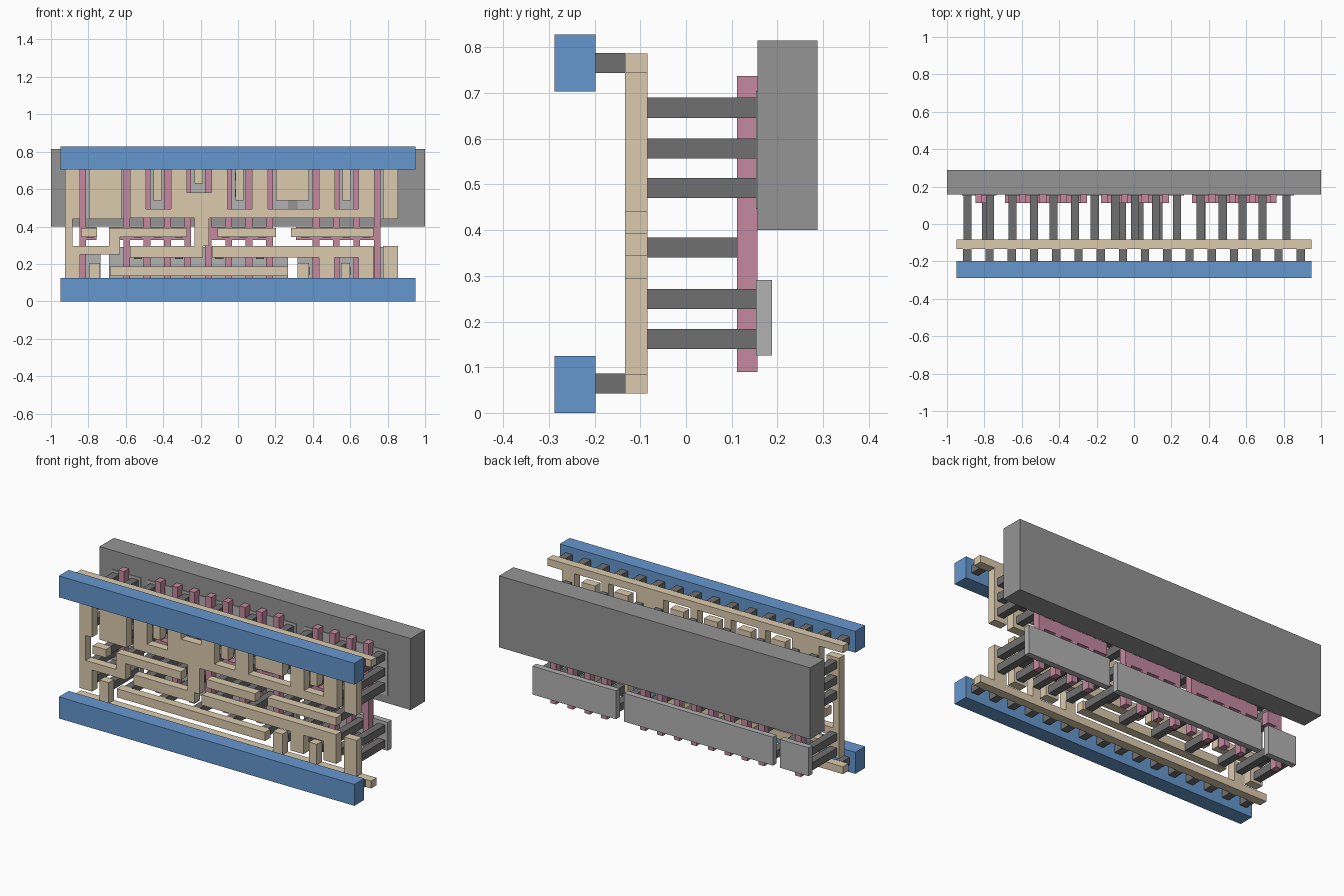
import bpy, bmesh


def material(name, rgb):
    m = bpy.data.materials.new(name)
    m.diffuse_color = (*rgb, 1)
    return m


BLUE = material("blue", (0.13, 0.31, 0.62))
TAN = material("tan", (0.72, 0.60, 0.42))
PINK = material("pink", (0.56, 0.25, 0.35))
DARK = material("dark_grey", (0.16, 0.16, 0.16))
MID = material("mid_grey", (0.30, 0.30, 0.30))
LIGHT = material("light_grey", (0.45, 0.45, 0.45))


def layer(name, rects, y0, y1, mat):
    """One object of boxes, each given as (x0, x1, z0, z1), between y0 and y1."""
    bm = bmesh.new()
    for x0, x1, z0, z1 in rects:
        vs = bmesh.ops.create_cube(bm, size=1)["verts"]
        for v in vs:
            v.co = (x1 if v.co.x > 0 else x0,
                    y1 if v.co.y > 0 else y0,
                    z1 if v.co.z > 0 else z0)
    me = bpy.data.meshes.new(name)
    bm.to_mesh(me)
    bm.free()
    me.materials.append(mat)
    ob = bpy.data.objects.new(name, me)
    bpy.context.collection.objects.link(ob)
    return ob


def squares(xs, zs, h=0.022):
    return [(x - h, x + h, z - h, z + h) for x in xs for z in zs]


# Power rails at the front
layer("lower_rail", [(-0.95, 0.95, 0, 0.125)], -0.288, -0.198, BLUE)
layer("upper_rail", [(-0.95, 0.95, 0.704, 0.828)], -0.288, -0.198, BLUE)

# Short pegs joining rails to the wiring layer
layer("rail_pegs", squares([-0.891 + 0.1188 * i for i in range(16)], (0.064, 0.766)),
      -0.198, -0.134, DARK)

# Wiring layer: strips tied to the upper and lower rails
top_strips = [(-0.797, -0.622, 0.44, 0.745), (0.203, 0.38, 0.54, 0.745),
              (0.775, 0.855, 0.44, 0.745), (-0.232, -0.188, 0.63, 0.745)]
top_strips += [(x - 0.022, x + 0.022, 0.54, 0.745) for x in (-0.43, 0.008, 0.58)]
layer("upper_strips", [(-0.95, 0.95, 0.745, 0.787)] + top_strips, -0.134, -0.084, TAN)
layer("lower_strips", [(-0.95, 0.95, 0.042, 0.085), (-0.797, -0.738, 0.085, 0.205),
                       (0.318, 0.38, 0.085, 0.205), (0.55, 0.60, 0.085, 0.205),
                       (0.775, 0.855, 0.085, 0.295)], -0.134, -0.084, TAN)

# Wiring layer: comb with upright teeth and one central drop
teeth = [(x - 0.043, x + 0.043, 0.495, 0.708)
         for x in (-0.534, -0.316, -0.1, 0.117, 0.475, 0.687)]
layer("comb", teeth + [(-0.577, 0.73, 0.445, 0.495), (-0.273, -0.143, 0.495, 0.583),
                       (-0.232, -0.155, 0.295, 0.445), (-0.577, -0.187, 0.235, 0.295)],
      -0.134, -0.084, TAN)

# Wiring layer: loose bars
layer("left_link", [(-0.925, -0.845, 0.44, 0.708), (-0.925, -0.885, 0.295, 0.44),
                    (-0.925, -0.845, 0.125, 0.25), (-0.925, -0.63, 0.25, 0.295),
                    (-0.69, -0.63, 0.295, 0.345), (-0.69, -0.273, 0.345, 0.393)],
      -0.134, -0.084, TAN)
layer("input_bars", [(-0.84, -0.755, 0.345, 0.393), (-0.11, 0.203, 0.345, 0.393),
                     (0.283, 0.725, 0.345, 0.393)], -0.134, -0.084, TAN)
layer("lower_bars", [(-0.685, 0.267, 0.135, 0.185), (-0.14, 0.725, 0.235, 0.295),
                     (0.432, 0.515, 0.125, 0.235), (0.645, 0.725, 0.125, 0.235)],
      -0.134, -0.084, TAN)

# Long pegs from the wiring to the back plates
R1, R2, R3, R4, R5, R6 = 0.162, 0.249, 0.362, 0.492, 0.579, 0.668
pegs = squares((-0.89, 0.475, 0.687, 0.815), (R1, R2))
pegs += squares((-0.77, -0.65, -0.43, -0.21, 0.005, 0.23, 0.36, 0.58), (R1,))
pegs += squares((-0.534, -0.316, -0.1, 0.117), (R2,))
pegs += squares((-0.89, -0.77, -0.65, 0.815), (R4, R5, R6))
pegs += squares((-0.43, 0.005, 0.23, 0.355, 0.58), (R5, R6)) + squares((-0.21,), (R6,))
pegs += squares((-0.534, -0.316, -0.1, 0.117, 0.475, 0.687), (R4, R5))
layer("long_pegs", pegs, -0.084, 0.155, DARK)
layer("gate_pegs", squares((-0.79, -0.65, -0.534, -0.43, -0.316, -0.065, 0.03, 0.13,
                            0.36, 0.475, 0.58, 0.687), (R3,)), -0.084, 0.112, DARK)

# Pink upright strips and their joining pads
gates = [-0.83] + [-0.595 + 0.109 * i for i in range(8)] + [0.417 + 0.109 * i for i in range(4)]
strips = [(x - 0.018, x + 0.018, 0.09, 0.737) for x in gates]
pads = [(-0.848, -0.757, 0.328, 0.398), (-0.69, -0.25, 0.328, 0.398),
        (-0.177, 0.187, 0.328, 0.398), (0.31, 0.762, 0.328, 0.398)]
layer("pink_strips", strips + pads, 0.112, 0.157, PINK)

# Back plates
layer("back_slab", [(-1, 1, 0.40, 0.815)], 0.157, 0.288, MID)
layer("lower_plates", [(a, b, 0.126, 0.291) for a, b in
                       ((-0.92, -0.735), (-0.69, 0.267), (0.318, 0.855))], 0.153, 0.188, LIGHT)
layer("slab_facings", [(a, b, 0.446, 0.705) for a, b in
                       ((-0.92, -0.735), (-0.69, 0.267), (0.318, 0.855))], 0.153, 0.16, LIGHT)
